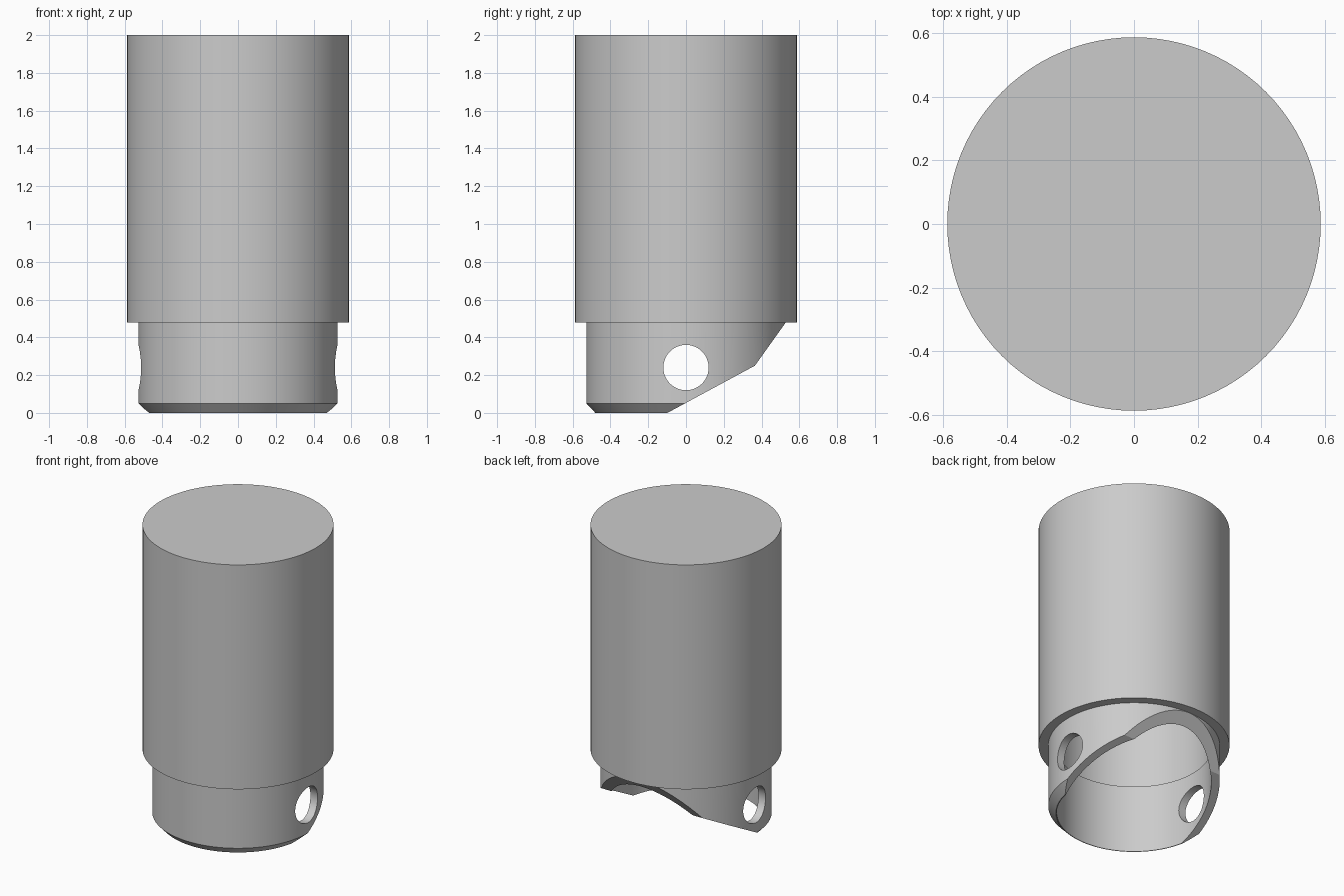
import bpy, bmesh, math
from mathutils import Matrix

if "Cube" in bpy.data.objects:
    bpy.data.objects.remove(bpy.data.objects["Cube"])

metal = bpy.data.materials.new("plain grey metal")
metal.use_nodes = True
grey = (0.6, 0.6, 0.6, 1)
metal.diffuse_color = grey
metal.node_tree.nodes["Principled BSDF"].inputs["Base Color"].default_value = grey


def make_object(name, bm):
    bmesh.ops.recalc_face_normals(bm, faces=bm.faces)
    mesh = bpy.data.meshes.new(name)
    bm.to_mesh(mesh)
    bm.free()
    obj = bpy.data.objects.new(name, mesh)
    bpy.context.collection.objects.link(obj)
    mesh.materials.append(metal)
    return obj


def lathe(name, profile, steps=96):
    bm = bmesh.new()
    verts = [bm.verts.new((r, 0, z)) for r, z in profile]
    edges = [bm.edges.new(pair) for pair in zip(verts, verts[1:])]
    bmesh.ops.spin(bm, geom=verts + edges, cent=(0, 0, 0), axis=(0, 0, 1),
                   angle=math.tau, steps=steps)
    bmesh.ops.remove_doubles(bm, verts=bm.verts, dist=1e-4)
    # Join the fans at the axis into flat discs
    bmesh.ops.dissolve_limit(bm, angle_limit=0.001, verts=bm.verts, edges=bm.edges)
    return make_object(name, bm)


def cut(target, cutter):
    cutter.hide_render = True
    mod = target.modifiers.new("cut", 'BOOLEAN')
    mod.operation = 'DIFFERENCE'
    mod.solver = 'EXACT'
    mod.object = cutter
    bpy.context.view_layer.objects.active = target
    bpy.ops.object.modifier_apply(modifier=mod.name)
    bpy.data.objects.remove(cutter)


# Hollow capped sleeve with a narrower chamfered neck
step_z, neck_r, bore_r = 0.478, 0.527, 0.475
sleeve = lathe("sleeve_with_neck", [
    (0, 2), (0.587, 2), (0.587, step_z), (neck_r, step_z), (neck_r, 0.05),
    (0.48, 0), (bore_r, 0), (bore_r, 0.46), (bore_r + 0.01, 0.46),
    (bore_r + 0.01, 1.9), (0, 1.9)])

# Two-slope cut across the back of the neck
bm = bmesh.new()
outline = [(-0.284, -0.1), (0.365, 0.25), (neck_r, step_z - 0.001),
           (0.9, step_z - 0.001), (0.9, -0.1)]
face = bm.faces.new([bm.verts.new((-1, y, z)) for y, z in outline])
side = bmesh.ops.extrude_face_region(bm, geom=[face])["geom"]
bmesh.ops.translate(bm, vec=(2, 0, 0),
                    verts=[v for v in side if isinstance(v, bmesh.types.BMVert)])
cut(sleeve, make_object("slope_cutter", bm))

# Round cross hole through both sides of the neck
bm = bmesh.new()
bmesh.ops.create_cone(bm, cap_ends=True, segments=48, radius1=0.12, radius2=0.12,
                      depth=2, matrix=Matrix.Translation((0, 0, 0.24))
                      @ Matrix.Rotation(math.pi / 2, 4, 'Y'))
cut(sleeve, make_object("hole_cutter", bm))

# Smooth walls with sharp rims
bpy.ops.object.select_all(action='DESELECT')
sleeve.select_set(True)
bpy.context.view_layer.objects.active = sleeve
bpy.ops.object.shade_smooth_by_angle(angle=math.radians(25))
